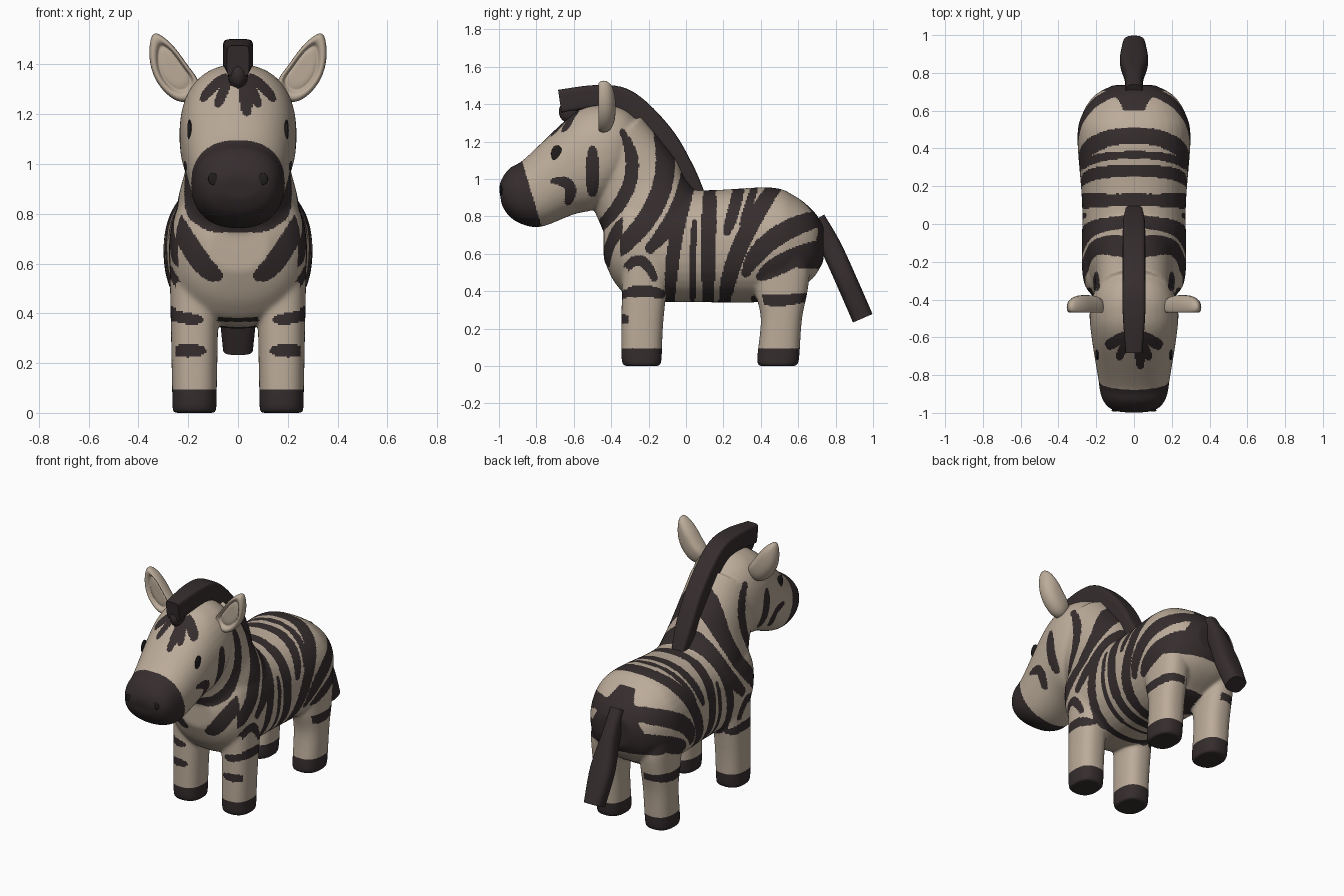
import bpy, bmesh, math
from mathutils import Vector
from mathutils.bvhtree import BVHTree

if "Cube" in bpy.data.objects:
    bpy.data.objects.remove(bpy.data.objects["Cube"])


def material(name, rgb):
    m = bpy.data.materials.new(name)
    m.diffuse_color = (*rgb, 1)
    m.use_nodes = True
    m.node_tree.nodes["Principled BSDF"].inputs["Base Color"].default_value = m.diffuse_color
    return m


BEIGE = material("warm beige", (0.50, 0.41, 0.32))
DARK = material("dark brown", (0.036, 0.026, 0.027))
BLACK = material("eye black", (0.015, 0.012, 0.012))


def catmull(rows, k=6):
    out = []
    for i in range(len(rows) - 1):
        a, b, c, d = rows[max(i - 1, 0)], rows[i], rows[i + 1], rows[min(i + 2, len(rows) - 1)]
        for j in range(k):
            t = j / k
            out.append([0.5 * (2 * q + (r - p) * t + (2 * p - 5 * q + 4 * r - s) * t * t
                               + (3 * q - p - 3 * r + s) * t ** 3) for p, q, r, s in zip(a, b, c, d)])
    return out + [list(rows[-1])]


def skin(bm, rings):
    vs = [[bm.verts.new(p) for p in r] for r in rings]
    n = len(vs[0])
    for a, b in zip(vs, vs[1:]):
        for i in range(n):
            bm.faces.new((a[i], a[(i + 1) % n], b[(i + 1) % n], b[i]))
    bm.faces.new(vs[0])
    bm.faces.new(vs[-1])


def loft(bm, rows, e=2.3, n=36, x=0):
    """rows: y1, z1, y2, z2 (ends of each section seen from the side), half width"""
    rings = []
    for y1, z1, y2, z2, w in rows:
        c = Vector((x, (y1 + y2) / 2, (z1 + z2) / 2))
        u = Vector((0, (y1 - y2) / 2, (z1 - z2) / 2))
        ring = []
        for i in range(n):
            a = 2 * math.pi * (i + 0.5) / n
            f = [math.copysign(abs(q) ** (2 / e), q) for q in (math.cos(a), math.sin(a))]
            ring.append(c + u * f[0] + Vector((w * f[1], 0, 0)))
        rings.append(ring)
    skin(bm, rings)


def ribbon(path, thick):
    """Sections across a side-view path of y, z, half width"""
    pts, rows = catmull(path), []
    for i, (y, z, w) in enumerate(pts):
        a, b = pts[max(i - 1, 0)], pts[min(i + 1, len(pts) - 1)]
        d = Vector((b[0] - a[0], b[1] - a[1])).normalized() * thick
        rows.append((y - d.y, z + d.x, y + d.y, z - d.x, w))
    return rows


def to_object(bm, name, mats, sharp=180):
    bmesh.ops.recalc_face_normals(bm, faces=bm.faces)
    me = bpy.data.meshes.new(name)
    bm.to_mesh(me)
    bm.free()
    for m in mats:
        me.materials.append(m)
    me.shade_smooth()
    me.set_sharp_from_angle(angle=math.radians(sharp))
    ob = bpy.data.objects.new(name, me)
    bpy.context.collection.objects.link(ob)
    return ob


# Body: torso (y, top, bottom, half width), neck, head and legs, fused into one skin
bm = bmesh.new()
TORSO = [(-.44, .76, .57, .12), (-.37, .9, .43, .23), (-.25, .96, .35, .275), (.1, .94, .34, .275),
         (.45, .955, .345, .3), (.58, .91, .4, .275), (.68, .83, .47, .21), (.735, .75, .56, .11)]
loft(bm, catmull([(y, t, y, b, w) for y, t, b, w in TORSO]))
NECK = [(-.38, .55, .1, .88, .265), (-.435, .7, 0, 1, .24), (-.49, .83, -.06, 1.12, .21), (-.56, 1, -.24, 1.34, .2)]
loft(bm, catmull(NECK))
HEAD = [(-.27, 1.33, -.3, 1.05, .15), (-.34, 1.38, -.38, .92, .21), (-.45, 1.4, -.48, .84, .235),
        (-.6, 1.35, -.6, .81, .225), (-.86, 1.11, -.77, .745, .19), (-.94, 1.06, -.87, .755, .175),
        (-.985, 1, -.945, .8, .14), (-1, .95, -.985, .86, .08)]
loft(bm, catmull(HEAD))
# Leg profiles: height, front edge, back edge
FRONT_LEG = [(0, -.33, -.14), (.04, -.345, -.13), (.25, -.345, -.12), (.6, -.34, -.08)]
BACK_LEG = [(0, .39, .59), (.04, .38, .605), (.25, .4, .62), (.4, .37, .65), (.53, .37, .66), (.65, .42, .62)]
for s in (1, -1):
    for leg in (FRONT_LEG, BACK_LEG):
        loft(bm, catmull([(a, z, b, z, .088 + .02 * z) for z, a, b in leg]), e=2.5, x=s * .175)
src = to_object(bm, "body_source", [])
rm = src.modifiers.new("fuse", 'REMESH')
rm.mode, rm.voxel_size = 'VOXEL', 0.007
sm = src.modifiers.new("soften", 'SMOOTH')
sm.factor, sm.iterations = 0.5, 30
bpy.context.view_layer.update()
me = bpy.data.meshes.new_from_object(src.evaluated_get(bpy.context.evaluated_depsgraph_get()))
bpy.data.objects.remove(src)
bm = bmesh.new()
bm.from_mesh(me)
bm.normal_update()


class Stroke:
    """Tapered curve through three points, given as radius, (across, z) x 3"""

    def __init__(self, r, *c):
        a, m, b = (Vector(c[i:i + 2]) for i in (0, 2, 4))
        ctrl = 2 * m - (a + b) / 2
        self.pts = []
        for i in range(13):
            t = i / 12
            self.pts.append((a * (1 - t) ** 2 + ctrl * 2 * t * (1 - t) + b * t * t,
                             r * (1 - .5 * abs(2 * t - 1) ** 3)))
        self.lo = [min(p[k] for p, _ in self.pts) - r for k in (0, 1)]
        self.hi = [max(p[k] for p, _ in self.pts) + r for k in (0, 1)]

    def covers(self, a, z):
        if not (self.lo[0] < a < self.hi[0] and self.lo[1] < z < self.hi[1]):
            return False
        for (p, r), (q, _) in zip(self.pts, self.pts[1:]):
            d = q - p
            t = min(1, max(0, ((a - p.x) * d.x + (z - p.y) * d.y) / d.length_squared))
            if math.hypot(a - p.x - t * d.x, z - p.y - t * d.y) < r:
                return True
        return False


# Stripes seen from the side (across = y)
SIDE = [Stroke(*s) for s in (
    (.036, -.5, 1.16, -.5, 1.05, -.5, .93), (.03, -.71, .99, -.625, .965, -.63, .88),
    (.036, -.34, 1.25, -.3, .98, -.5, .71), (.053, -.18, 1.36, -.13, .95, -.41, .58),
    (.042, .01, 1.1, -.04, .85, -.19, .63), (.028, -.34, .49, -.25, .565, -.17, .47),
    (.032, -.35, .385, -.24, .4, -.13, .385), (.036, -.08, .28, -.06, .65, .04, 1.02),
    (.018, .035, .28, .035, .53, .045, .77), (.04, .12, .28, .12, .65, .13, 1.02),
    (.032, .29, 1, .265, .87, .22, .72), (.022, .38, 1, .34, .87, .3, .76),
    (.045, .2, .28, .29, .64, .52, 1.02), (.052, .32, .5, .48, .69, .76, .8),
    (.052, .4, .48, .56, .57, .76, .64), (.03, .36, .36, .5, .35, .65, .37))]
# Stripes seen from the front (across = |x|)
CHEST = [Stroke(*s) for s in (
    (.04, .08, .55, .16, .62, .25, .78), (.026, .14, .25, .195, .25, .25, .25), (.023, .15, .375, .21, .38, .29, .4))]
BROW = [Stroke(.02, .05, 1.355, .1, 1.31, .14, 1.265), Stroke(.02, .03, 1.35, .06, 1.29, .08, 1.24)]
LOCK = Stroke(.025, .015, 1.36, .028, 1.28, .035, 1.21)

for f in bm.faces:
    f.smooth = True
    (x, y, z), nrm = f.calc_center_median(), f.normal
    outward = nrm.x * (1 if x > 0 else -1)
    # Hooves, muzzle and the patch round the tail first, then stripes
    dark = z < .095 or y < -.86 + (1.04 - z) * .3
    dark = dark or (y > .6 and .52 < z < .9 and abs(x) < .05 + (.9 - z) * .6)
    if y < -.45 and z > 1.1 and nrm.y < 0:
        dark = dark or any(s.covers(abs(x), z) for s in BROW) or LOCK.covers(x, z)
    if -.55 < y < 0 and z < .9 and nrm.y < -.5:
        dark = dark or any(s.covers(abs(x), z) for s in CHEST)
    if (nrm.y > -.6 or z > .68) and (outward > -.3 or z > .6):
        dark = dark or any(s.covers(y, z) for s in SIDE)
    f.material_index = int(dark)
tree = BVHTree.FromBMesh(bm)
bpy.data.meshes.remove(me)
to_object(bm, "striped_body", [BEIGE, DARK])


def bead(name, loc, size, mat):
    b = bmesh.new()
    bmesh.ops.create_uvsphere(b, u_segments=20, v_segments=12, radius=1)
    for v in b.verts:
        v.co = Vector(p * q for p, q in zip(v.co, size)) + loc
    to_object(b, name, [mat])


# Ear outline (x, z) and its scaled layers from back to hollow (scale, y)
EAR = [(.13, 1.31), (.2, 1.39), (.25, 1.47), (.325, 1.535), (.355, 1.52), (.362, 1.38), (.29, 1.27), (.2, 1.23)]
LAYERS = [(.4, -.375), (.85, -.395), (1.03, -.43), (.97, -.47), (.74, -.47), (.66, -.445), (.55, -.455), (.25, -.455)]
for s, side in ((1, "right"), (-1, "left")):
    # Eyes and nostrils, set on the skin
    p = tree.ray_cast(Vector((s, -.69, 1.135)), Vector((-s, 0, 0)))[0]
    bead(side + "_eye", p, (.009, .031, .045), BLACK)
    p = tree.ray_cast(Vector((s * .1, -2, .94)), Vector((0, 1, 0)))[0]
    bead(side + "_nostril", p, (.02, .006, .024), BLACK)
    # Ears: cupped shells
    bm = bmesh.new()
    skin(bm, [[(s * (.255 + (x - .255) * k), y, 1.38 + (z - 1.38) * k) for x, z in EAR] for k, y in LAYERS])
    to_object(bm, side + "_ear", [BEIGE]).modifiers.new("round", 'SUBSURF').levels = 2

# Mane: blocks along the crest
MANE = ribbon([(-.675, 1.415, .045), (-.47, 1.44, .06), (-.31, 1.41, .06),
               (-.13, 1.235, .06), (-.02, 1.05, .058), (.04, .91, .045)], .062)
for i, (a, b) in enumerate(((0, 6), (6, 16), (16, 23), (23, 30))):
    bm = bmesh.new()
    loft(bm, MANE[a:b + 1], e=6)
    to_object(bm, "mane_block_%d" % (i + 1), [DARK], 40)

# Forelock hanging over the brow
bead("forelock", Vector((0, -.625, 1.36)), (.04, .055, .06), DARK)

# Tail
bm = bmesh.new()
loft(bm, ribbon([(.69, .78, .045), (.775, .635, .05), (.86, .45, .075), (.945, .255, .06)], .057), e=2.8)
to_object(bm, "tail", [DARK], 50)
